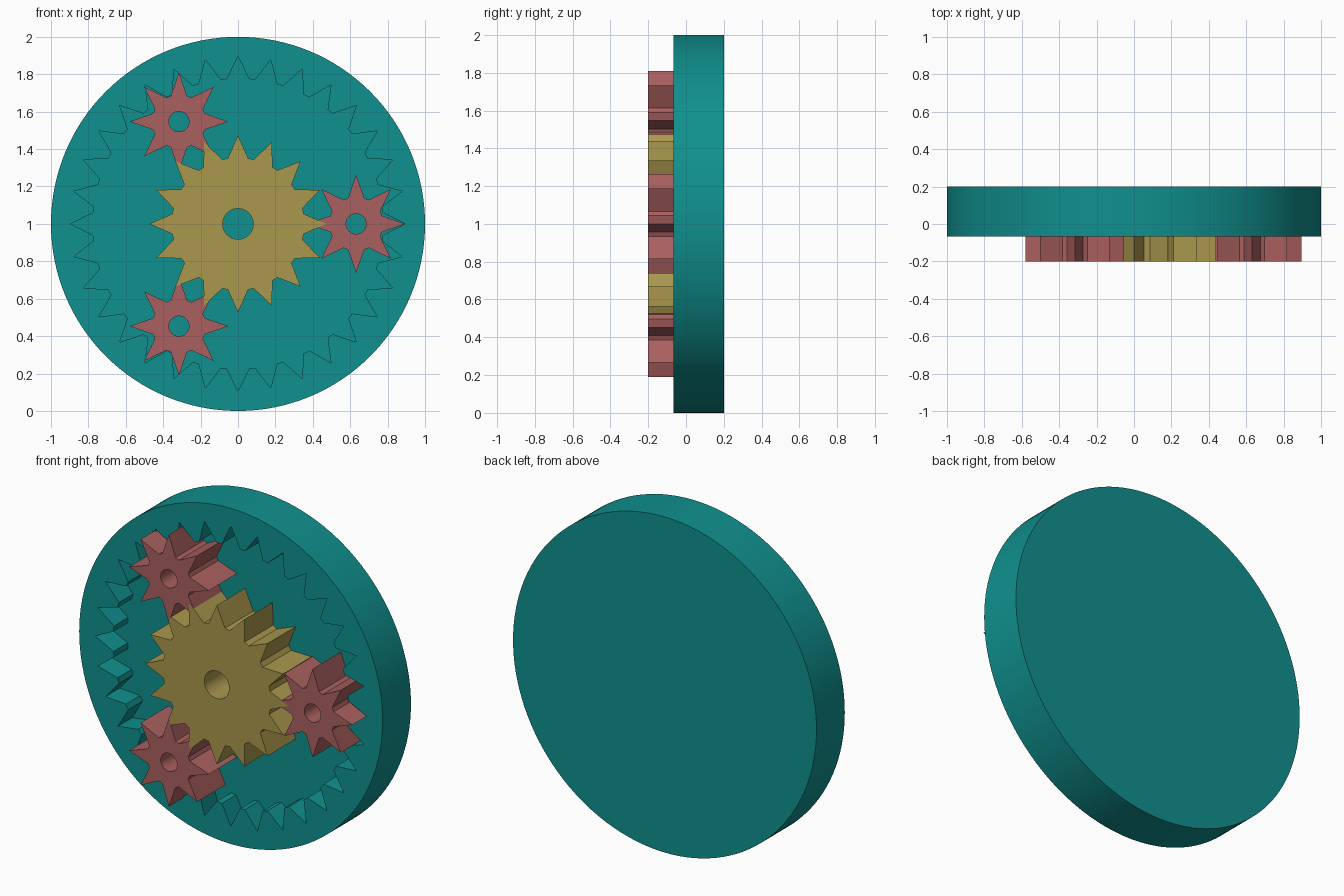
import bpy, bmesh
from math import sin, cos, pi, radians

if "Cube" in bpy.data.objects:
    bpy.data.objects.remove(bpy.data.objects["Cube"])

M = 1 / 19                              # gear module: pitch radius = teeth / 2 * M
FRONT, FACE, FLOOR, BACK = -0.2, -0.0667, 0.0667, 0.2


def material(name, rgb):
    m = bpy.data.materials.new(name)
    m.diffuse_color = (*rgb, 1)
    m.use_nodes = True
    m.node_tree.nodes["Principled BSDF"].inputs["Base Color"].default_value = m.diffuse_color
    return m


def circle(r, n):
    return [(r * sin(2 * pi * i / n), r * cos(2 * pi * i / n)) for i in range(n)]


def teeth(count, tip, root, fill=0.78):
    # pointed teeth with straight flanks and narrow root lands
    pts, half = [], pi / count
    for i in range(count):
        a = 2 * pi * i / count
        for r, t in ((root, a - half * fill), (tip, a), (root, a + half * fill)):
            pts.append((r * sin(t), r * cos(t)))
    return pts


def loop(bm, pts, y):
    vs = [bm.verts.new((x, y, z)) for x, z in pts]
    es = [bm.edges.new((vs[i - 1], vs[i])) for i in range(len(vs))]
    return vs, es


def wall(bm, a, b):
    for i in range(len(a)):
        bm.faces.new((a[i - 1], a[i], b[i], b[i - 1]))


def solid(name, outer, inner, y0, y1, inner_y, pocket, loc, mat):
    # extruded outline with a through hole or a blind pocket
    bm = bmesh.new()
    of, ofe = loop(bm, outer, y0)
    ob, obe = loop(bm, outer, y1)
    nf, nfe = loop(bm, inner, y0)
    nb, nbe = loop(bm, inner, inner_y)
    caps = [ofe + nfe] + ([obe, nbe] if pocket else [obe + nbe])
    for edges in caps:
        bmesh.ops.triangle_fill(bm, edges=edges, use_beauty=True, normal=(0, -1, 0))
    wall(bm, of, ob)
    wall(bm, nf, nb)
    bmesh.ops.recalc_face_normals(bm, faces=bm.faces[:])
    me = bpy.data.meshes.new(name)
    bm.to_mesh(me)
    bm.free()
    me.materials.append(mat)
    o = bpy.data.objects.new(name, me)
    o.location = (loc[0], 0, loc[1])
    bpy.context.collection.objects.link(o)
    bpy.ops.object.select_all(action='DESELECT')
    o.select_set(True)
    bpy.context.view_layer.objects.active = o
    bpy.ops.object.shade_smooth_by_angle(angle=radians(30))
    return o


teal = material("teal", (0.005, 0.28, 0.27))
yellow = material("yellow", (0.40, 0.31, 0.075))
red = material("red", (0.40, 0.115, 0.115))

# Round housing with internal-toothed pocket
solid("ring_gear_housing", circle(1, 128), teeth(32, 17 * M, 14.75 * M),
      FACE, BACK, FLOOR, True, (0, 1), teal)

# Central sun gear
solid("sun_gear", teeth(16, 9 * M, 6.75 * M), circle(0.082, 32),
      FRONT, FLOOR, FLOOR, False, (0, 1), yellow)

# Three planet gears, all in the same orientation
for k in range(3):
    a = 2 * pi * k / 3
    solid(f"planet_gear_{k + 1}", teeth(8, 5 * M, 2.75 * M), circle(0.054, 32),
          FRONT, FLOOR, FLOOR, False, (12 * M * cos(a), 1 + 12 * M * sin(a)), red)
